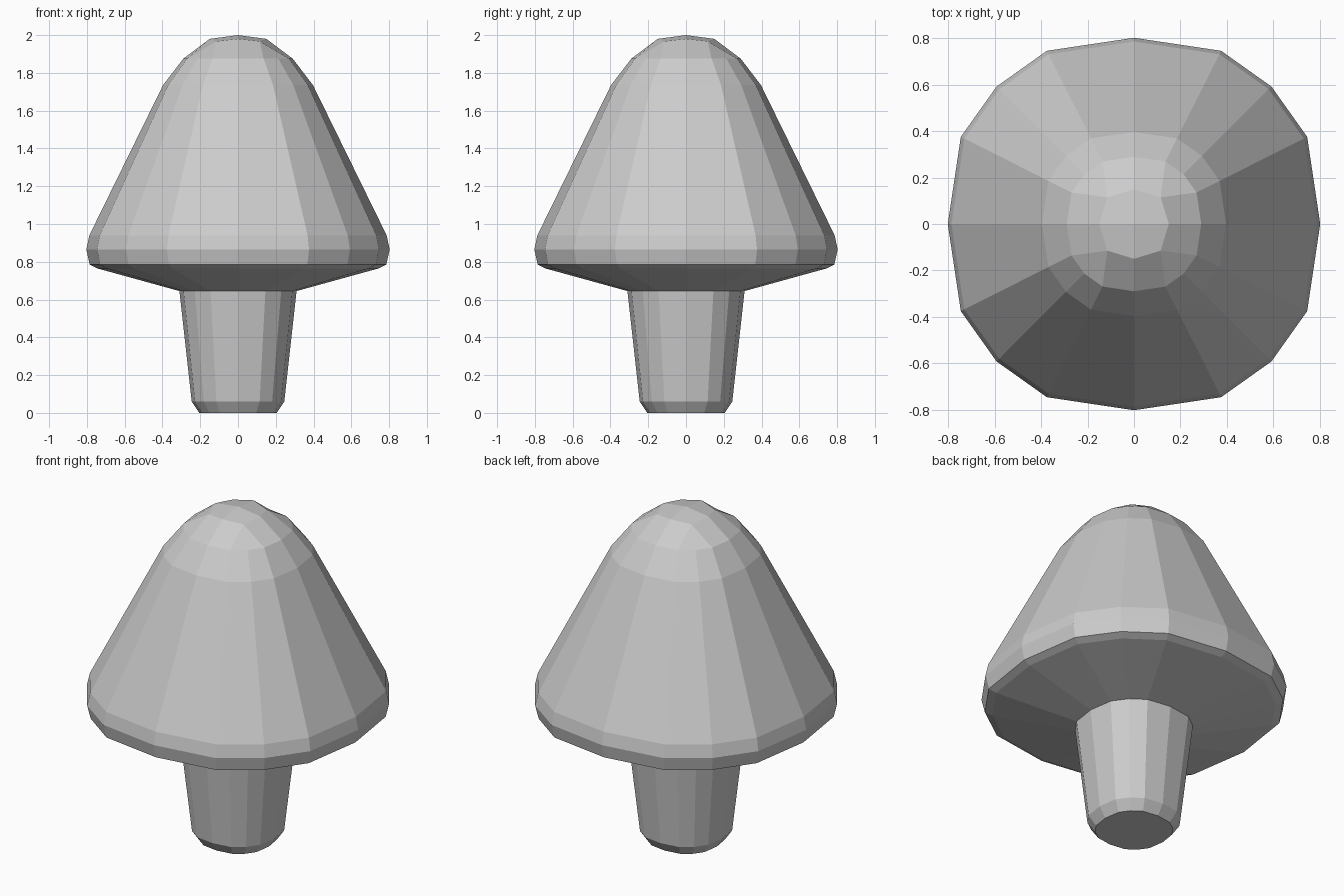
import bpy, bmesh

if "Cube" in bpy.data.objects:
    bpy.data.objects.remove(bpy.data.objects["Cube"])

# Rounded-square cross-section (16 sides), normalised to unit half-width
QUARTER = [(1, 0), (0.93, 0.468), (0.738, 0.738), (0.468, 0.93)]
SECTION = QUARTER[:]
for _ in range(3):
    SECTION += [(-y, x) for x, y in SECTION[-4:]]

# Half-width and height of each ring, from the foot upwards
STEM = [(0.205, 0.0), (0.245, 0.06), (0.31, 0.645)]
CAP = [(0.31, 0.645), (0.745, 0.765), (0.785, 0.785), (0.803, 0.865),
       (0.787, 0.94), (0.397, 1.735), (0.29, 1.875)]


def add_rings(bm, profile):
    rings = [[bm.verts.new((r * x, r * y, z)) for x, y in SECTION] for r, z in profile]
    for a, b in zip(rings, rings[1:]):
        for i in range(16):
            j = (i + 1) % 16
            bm.faces.new((a[i], a[j], b[j], b[i]))
    return rings


def finish(bm, name):
    bmesh.ops.recalc_face_normals(bm, faces=bm.faces)
    mesh = bpy.data.meshes.new(name)
    bm.to_mesh(mesh)
    bm.free()
    obj = bpy.data.objects.new(name, mesh)
    bpy.context.collection.objects.link(obj)


# Stem with flat foot
bm = bmesh.new()
rings = add_rings(bm, STEM)
bm.faces.new(rings[0][::-1])
finish(bm, "stem")

# Cap: rings closed by a domed 4x4 grid of quads
bm = bmesh.new()
rim = add_rings(bm, CAP)[-1]
apex = bm.verts.new((0, 0, 2.0))
inner = []
for k in range(4):
    for x, y, z in ((0.15, 0, 1.98), (0.115, 0.115, 1.967)):
        for _ in range(k):
            x, y = -y, x
        inner.append(bm.verts.new((x, y, z)))
for k in range(4):
    axis, corner, following = inner[2 * k], inner[2 * k + 1], inner[(2 * k + 2) % 8]
    e = [rim[(4 * k + i) % 16] for i in range(5)]
    bm.faces.new((axis, e[0], e[1], corner))
    bm.faces.new((corner, e[1], e[2], e[3]))
    bm.faces.new((corner, e[3], e[4], following))
    bm.faces.new((apex, axis, corner, following))
finish(bm, "cap")
